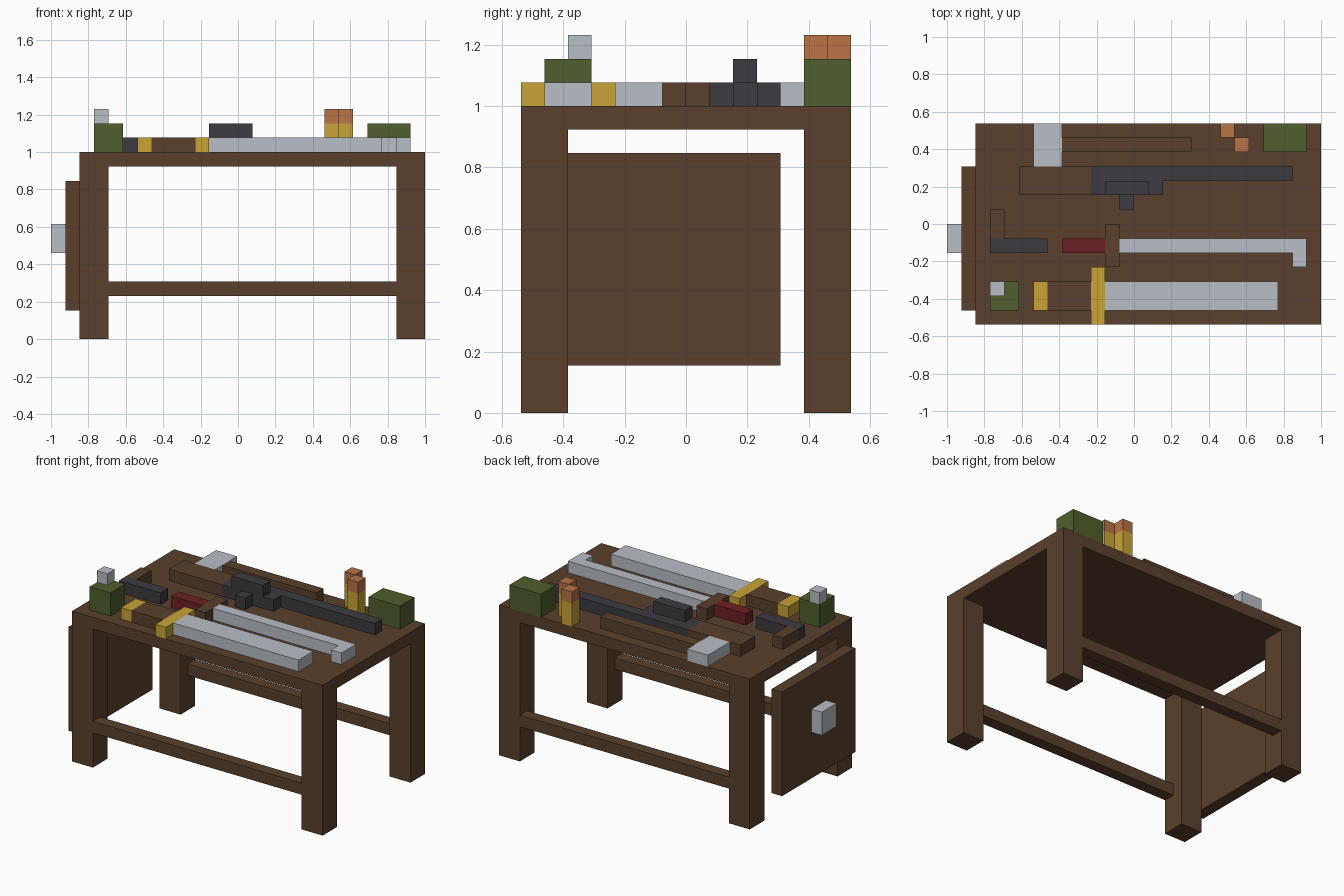
import bpy
import bmesh
from mathutils import Vector

default = bpy.data.objects.get("Cube")
if default:
    bpy.data.objects.remove(default, do_unlink=True)

UNIT = 1 / 13                 # one block of the model
TOP = 13                      # table surface height, in blocks


def material(name, rgb):
    # rgb is given as 0-255 display values and stored as linear
    linear = [((c / 255 + 0.055) / 1.055) ** 2.4 for c in rgb] + [1]
    m = bpy.data.materials.new(name)
    m.use_nodes = True
    m.diffuse_color = linear
    m.node_tree.nodes["Principled BSDF"].inputs["Base Color"].default_value = linear
    return m


wood = material("wood_brown", (90, 64, 45))
steel = material("steel_grey", (185, 191, 198))
gold = material("gold", (200, 164, 56))
green = material("olive_green", (80, 94, 46))
iron = material("dark_iron", (60, 59, 65))
red = material("dark_red", (108, 33, 36))
copper = material("copper", (184, 115, 70))


def block(name, mat, x, y, z=(TOP, TOP + 1)):
    # Box spanning the given block ranges, measured from the right front corner
    lo = Vector((x[0] - 13, y[0] - 7, z[0])) * UNIT
    hi = Vector((x[1] - 13, y[1] - 7, z[1])) * UNIT
    bm = bmesh.new()
    bmesh.ops.create_cube(bm, size=1)
    bmesh.ops.scale(bm, vec=hi - lo, verts=bm.verts)
    mesh = bpy.data.meshes.new(name)
    bm.to_mesh(mesh)
    bm.free()
    mesh.materials.append(mat)
    obj = bpy.data.objects.new(name, mesh)
    obj.location = (lo + hi) / 2
    bpy.context.collection.objects.link(obj)
    return obj


# Table frame
block("table_top", wood, (2, 26), (0, 14), (12, TOP))
for depth, y in (("front", 0), ("back", 12)):
    for side, x in (("right", 2), ("left", 24)):
        block(f"{depth}_{side}_leg", wood, (x, x + 2), (y, y + 2), (0, 12))
block("front_stretcher", wood, (4, 24), (0, 1), (3, 4))
block("back_stretcher", wood, (4, 24), (13, 14), (3, 4))

# Shield hung on the side
block("shield_board", wood, (1, 2), (1, 11), (2, 11))
block("shield_boss", steel, (0, 1), (5, 7), (6, 8))

# Broad sword
block("sword_pommel", gold, (6, 7), (1, 3))
block("sword_grip", wood, (7, 10), (1, 3))
block("sword_guard", gold, (10, 11), (0, 4))
block("sword_blade", steel, (11, 23), (1, 3))

# Flask
block("flask_body", green, (3, 5), (1, 3), (TOP, 15))
block("flask_cap", steel, (3, 4), (2, 3), (15, 16))

# Curved blade
block("sabre_grip", red, (8, 11), (5, 6))
block("sabre_guard", wood, (11, 12), (4, 7))
block("sabre_blade", steel, (12, 25), (5, 6))
block("sabre_tip", steel, (24, 25), (4, 5))

# Pistol
block("pistol_barrel", iron, (3, 7), (5, 6))
block("pistol_grip", wood, (3, 4), (6, 8))

# Rifle
block("rifle_stock", wood, (5, 10), (9, 11))
block("rifle_body", iron, (10, 15), (9, 11))
block("rifle_barrel", iron, (15, 24), (10, 11))
block("rifle_magazine", iron, (12, 13), (8, 9))
block("rifle_scope", iron, (11, 14), (9, 10), (14, 15))

# Hammer
block("hammer_head", steel, (6, 8), (11, 14))
block("hammer_handle", wood, (8, 17), (12, 13))

# Cartridges and ammunition box
for i, (x, y) in enumerate(((19, 13), (20, 12)), 1):
    block(f"cartridge_case_{i}", gold, (x, x + 1), (y, y + 1), (TOP, 15))
    block(f"cartridge_tip_{i}", copper, (x, x + 1), (y, y + 1), (15, 16))
block("ammunition_box", green, (22, 25), (12, 14), (TOP, 15))
